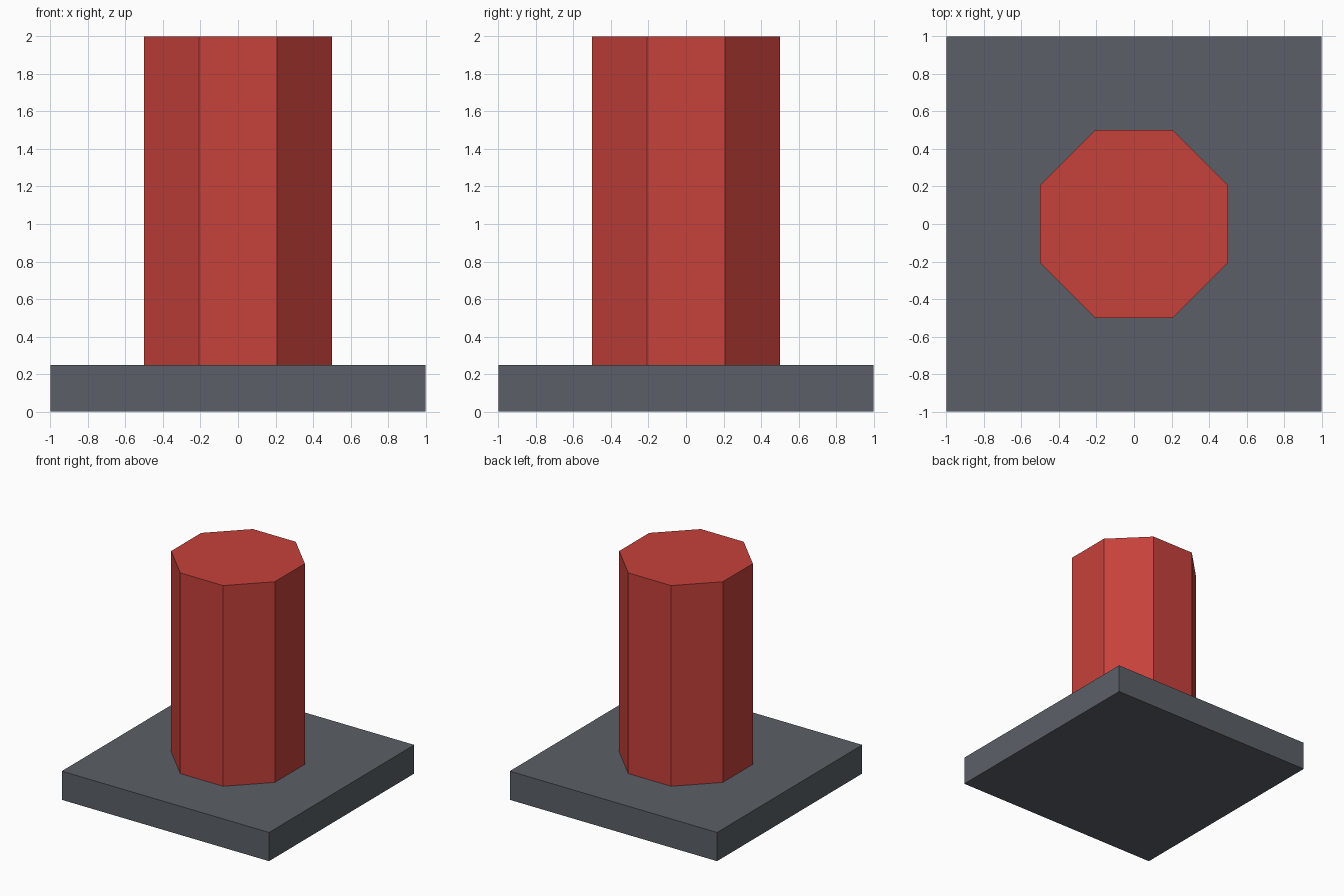
import bpy
import math

if "Cube" in bpy.data.objects:
    bpy.data.objects.remove(bpy.data.objects["Cube"])


def flat_colour(name, rgb):
    mat = bpy.data.materials.new(name)
    mat.diffuse_color = (*rgb, 1.0)
    mat.use_nodes = True
    mat.node_tree.nodes["Principled BSDF"].inputs["Base Color"].default_value = mat.diffuse_color
    return mat


slate = flat_colour("slate_grey", (0.105, 0.117, 0.136))
red = flat_colour("brick_red", (0.565, 0.053, 0.044))

BASE_TOP = 0.25
TOP = 2.0

# square base slab
bpy.ops.mesh.primitive_cube_add(size=2, location=(0, 0, BASE_TOP / 2))
base = bpy.context.object
base.name = "base_slab"
base.scale.z = BASE_TOP / 2
base.data.materials.append(slate)

# octagonal column, one unit across the flats, flats facing the axes
bpy.ops.mesh.primitive_cylinder_add(
    vertices=8,
    radius=0.5 / math.cos(math.pi / 8),
    depth=TOP - BASE_TOP,
    location=(0, 0, (TOP + BASE_TOP) / 2),
    rotation=(0, 0, math.pi / 8),
)
column = bpy.context.object
column.name = "octagonal_column"
column.data.materials.append(red)
